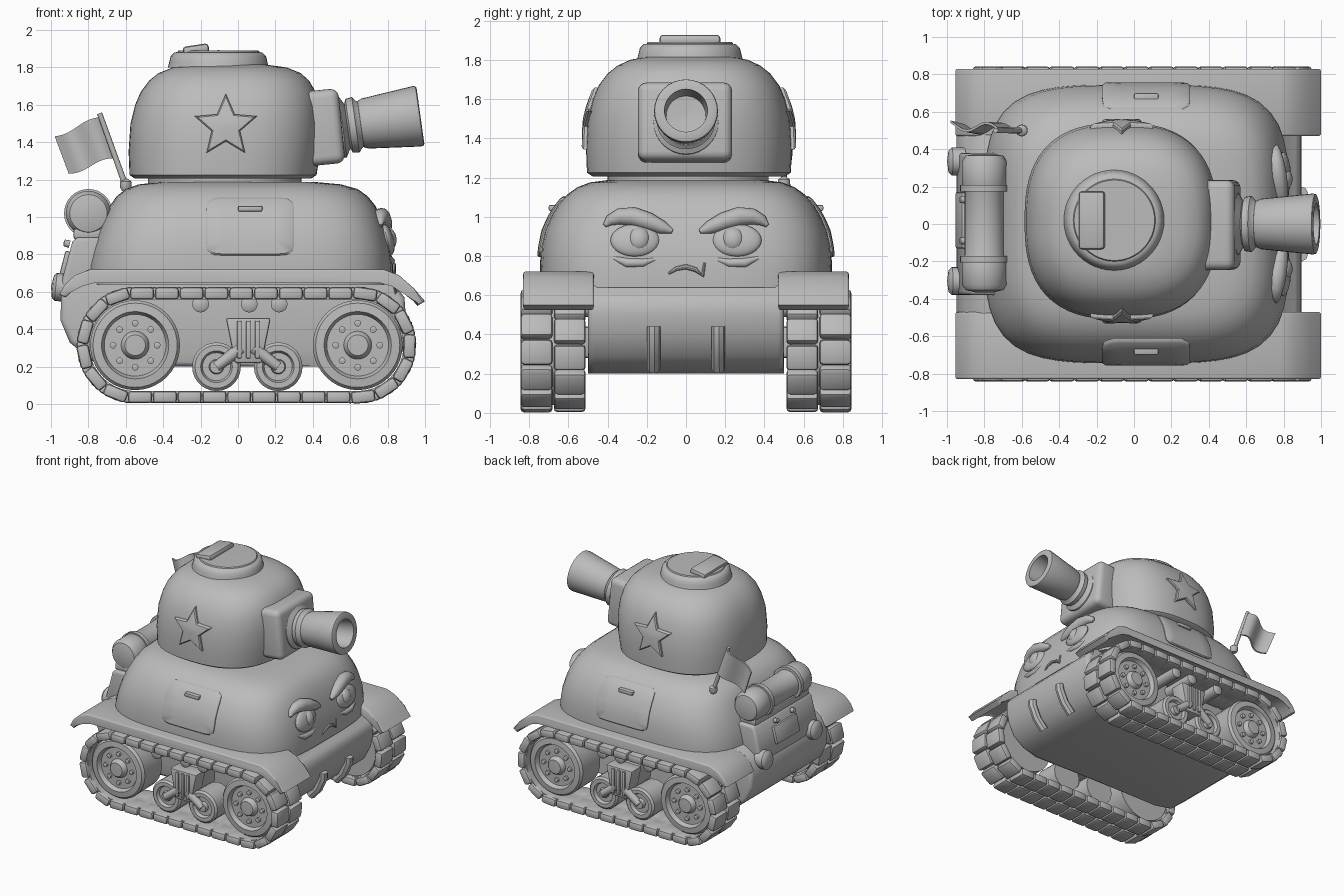
import bpy, bmesh, math
from mathutils import Vector, Matrix

if "Cube" in bpy.data.objects:
    bpy.data.objects.remove(bpy.data.objects["Cube"])

paint = bpy.data.materials.new("plain_grey")
paint.diffuse_color = (0.5, 0.5, 0.5, 1)
paint.use_nodes = True
paint.node_tree.nodes["Principled BSDF"].inputs["Base Color"].default_value = paint.diffuse_color


def finish(name, bm, angle=38):
    bmesh.ops.recalc_face_normals(bm, faces=bm.faces)
    me = bpy.data.meshes.new(name)
    bm.to_mesh(me)
    bm.free()
    me.materials.append(paint)
    me.shade_smooth()
    me.set_sharp_from_angle(angle=math.radians(angle))
    ob = bpy.data.objects.new(name, me)
    bpy.context.collection.objects.link(ob)
    return ob


def skin(bm, rings, caps=True):
    loops = [[bm.verts.new(p) for p in r] for r in rings]
    n = len(loops[0])
    for a, b in zip(loops, loops[1:]):
        for i in range(n):
            bm.faces.new((a[i], a[(i + 1) % n], b[(i + 1) % n], b[i]))
    if caps:
        bm.faces.new(loops[0])
        bm.faces.new(loops[-1])


def add_box(bm, size, mat, bevel=0.015, seg=2, taper=1.0):
    new = bmesh.ops.create_cube(bm, size=1)["verts"]
    for v in new:
        k = taper if v.co.z < 0 else 1
        v.co = Vector((v.co.x * size[0] * k, v.co.y * size[1], v.co.z * size[2]))
    if bevel:
        edges = list({e for v in new for e in v.link_edges})
        res = bmesh.ops.bevel(bm, geom=edges, offset=bevel, segments=seg, affect='EDGES', profile=0.5)
        new = list({v for f in res["faces"] for v in f.verts} | {v for v in new if v.is_valid})
    bmesh.ops.transform(bm, matrix=mat, verts=new)


def box(name, loc, size, bevel=0.015, tilt=0.0, seg=2, taper=1.0):
    bm = bmesh.new()
    add_box(bm, size, Matrix.Translation(loc) @ Matrix.Rotation(tilt, 4, 'Y'), bevel, seg, taper)
    return finish(name, bm)


def lathe(name, profile, origin, axis, segs=32):
    q = Vector((0, 0, 1)).rotation_difference(Vector(axis).normalized())
    bm = bmesh.new()
    skin(bm, [[Vector(origin) + q @ Vector((max(r, .001) * math.cos(i * math.tau / segs),
               max(r, .001) * math.sin(i * math.tau / segs), d)) for i in range(segs)] for d, r in profile])
    return finish(name, bm)


def tube(name, pts, radii, segs=12):
    pts = [Vector(p) for p in pts]
    bm, rings = bmesh.new(), []
    for i, p in enumerate(pts):
        t = (pts[min(i + 1, len(pts) - 1)] - pts[max(i - 1, 0)]).normalized()
        u = t.cross(Vector((1, 0.1, 0))).normalized()
        w = t.cross(u)
        rings.append([p + radii[i] * (u * math.cos(k * math.tau / segs) + w * math.sin(k * math.tau / segs))
                      for k in range(segs)])
    skin(bm, rings)
    return finish(name, bm)


def extrude(name, prof, y0, y1, bevel=0.02):
    bm = bmesh.new()
    skin(bm, [[(x, y, z) for x, z in prof] for y in (y0, y1)])
    caps = [e for e in bm.edges if abs(e.verts[0].co.y - e.verts[1].co.y) < 1e-5]
    bmesh.ops.bevel(bm, geom=caps, offset=bevel, segments=3, affect='EDGES', profile=0.5)
    return finish(name, bm)


# Rounded shells: rows of height, rear x, front x, half width
HULL = [(0.64, -.80, .83, .745), (.74, -.80, .83, .745), (.84, -.775, .815, .74), (.93, -.745, .79, .72),
        (1.0, -.715, .765, .69), (1.06, -.685, .735, .655), (1.11, -.65, .695, .61), (1.15, -.6, .64, .555),
        (1.175, -.53, .55, .49), (1.187, -.42, .42, .4)]
TURRET = [(1.205, -.55, .39, .49), (1.225, -.58, .42, .52), (1.35, -.585, .44, .525), (1.5, -.575, .445, .515),
          (1.6, -.55, .435, .49), (1.67, -.52, .415, .46), (1.73, -.475, .38, .415), (1.77, -.425, .335, .365),
          (1.8, -.35, .26, .3), (1.815, -.25, .15, .22)]


def shell(name, rows, n, yc, segs=72):
    bm, rings = bmesh.new(), []
    for z, x0, x1, b in rows:
        a, ring = (x1 - x0) / 2, []
        for i in range(segs):
            c, s = math.cos(i * math.tau / segs), math.sin(i * math.tau / segs)
            r = (abs(c / a) ** n + abs(s / b) ** n) ** (-1 / n)
            ring.append(((x0 + x1) / 2 + r * c, yc + r * s, z))
        rings.append(ring)
    skin(bm, rings)
    return finish(name, bm)


def row_at(rows, z):
    for p, q in zip(rows, rows[1:]):
        if p[0] <= z <= q[0]:
            t = (z - p[0]) / (q[0] - p[0])
            return [u + (v - u) * t for u, v in zip(p, q)]
    return rows[-1]


def side_y(rows, n, x, z):
    _, x0, x1, b = row_at(rows, z)
    return b * (1 - abs((x - (x0 + x1) / 2) / ((x1 - x0) / 2)) ** n) ** (1 / n)


def front_x(y, z, out=0.0):
    _, x0, x1, b = row_at(HULL, z)
    return (x0 + x1) / 2 + (x1 - x0) / 2 * (1 - abs(y / b) ** 4) ** .25 + out


shell("upper_hull", HULL, 4, 0)
shell("turret", TURRET, 2.6, 0.015)
lathe("turret_ring", [(0, .41), (.05, .41)], (-.07, .01, 1.17), (0, 0, 1), 48)

# Lower hull tub and rear engine panel
extrude("lower_hull", [(-.62, .2), (.58, .2), (.72, .22), (.82, .29), (.875, .4), (.895, .5), (.89, .57), (.86, .61),
                       (.8, .64), (.76, .72), (-.8, .72), (-.9, .66), (-.945, .57), (-.95, .45), (-.9, .33),
                       (-.78, .23)], -.5, .5, .03)
extrude("engine_panel", [(-.7, .6), (-.93, .6), (-.945, .65), (-.885, .87), (-.86, .89), (-.7, .89)], -.38, .38)
box("engine_hatch", (-.925, .02, .75), (.03, .3, .14), .01, .25)
for y in (.13, -.09):
    lathe("panel_bolt", [(0, .02), (.03, .018), (.035, 0)], (-.9, y, .855), (-1, 0, .25), 12)

# Stowed bedroll with straps
lathe("bedroll", [(0, .05), (.012, .1), (.04, .12), (.16, .12), (.2, .105), (.54, .105), (.58, .12), (.7, .12),
                  (.73, .1), (.74, .05)], (-.8, -.365, 1.02), (0, 1, 0))
for y in (-.19, .19):
    lathe("bedroll_strap", [(0, .1), (0, .13), (.035, .13), (.035, .1)], (-.8, y - .017, 1.02), (0, 1, 0))
box("bedroll_shelf", (-.79, 0, .91), (.18, .7, .06), .015)

# Flag on a leaning pole
tube("flag_pole", [(-.595, .5, 1.15), (-.74, .5, 1.555)], [.016, .014])
lathe("pole_base", [(-.03, .02), (-.01, .032), (.02, .03), (.035, .01)], (-.6, .5, 1.17), (0, 0, 1), 16)
bm = bmesh.new()
N = 14
rows = []
for i in range(N + 1):
    u = i / N
    wave = .025 * math.sin(u * 7)
    top = Vector((-.73 - .25 * u, .51 + wave + .02 * u, 1.535 - .1 * u + .012 * math.sin(u * 6)))
    low = Vector((-.655 - .25 * u, .51 + wave, 1.315 - .08 * u + .012 * math.sin(u * 6)))
    d = Vector((0, .007, 0))
    rows.append([top + d, low + d, low - d, top - d])
skin(bm, rows)
finish("flag", bm)

# Cupola and hatch grip
lathe("cupola", [(0, .27), (.03, .262), (.06, .255), (.08, .235), (.082, .22), (.09, .215), (.092, 0)],
      (-.105, .02, 1.8), (0, 0, 1), 48)
box("cupola_grip", (-.225, .02, 1.895), (.14, .31, .05), .018, -.15)

# Gun: mantlet, collar and flared hollow muzzle
box("mantlet", (.455, -.005, 1.48), (.2, .48, .4), .045, -.1, 4)
gun = (.5, 0, 1.475)
lathe("gun_collar", [(0, .17), (.06, .165), (.085, .12), (.095, .145), (.13, .15), (.15, .125), (.2, .11)],
      gun, (1, 0, .14))
lathe("gun_muzzle", [(.15, .1), (.158, .125), (.18, .135), (.46, .163), (.475, .16), (.48, .15), (.48, .11),
                     (.3, .1), (.29, 0)], gun, (1, 0, .14))

for s in (1, -1):
    # Side star following the turret wall
    bm = bmesh.new()
    layers = []
    for k, off in ((1, -.02), (1, .016), (.9, .024), (.45, .026), (.02, .026)):
        ring = []
        for i in range(10):
            r = (.175 if i % 2 == 0 else .08) * k
            a = math.pi / 2 + i * math.pi / 5
            x, z = -.065 + r * math.cos(a), 1.485 + r * math.sin(a)
            ring.append((x, .015 + s * (side_y(TURRET, 2.6, x, z) + off), z))
        layers.append(ring)
    skin(bm, layers)
    finish("side_star", bm, 25)

    # Side hatch following the hull wall, with a latch
    bm = bmesh.new()
    layers = []
    for k, off in ((1, -.02), (1, .008), (.95, .016), (.6, .016), (.2, .017)):
        ring = []
        for i in range(48):
            c, q = math.cos(i * math.tau / 48), math.sin(i * math.tau / 48)
            r = k * (abs(c / .235) ** 9 + abs(q / .155) ** 9) ** (-1 / 9)
            x, z = .065 + r * c, .95 + r * q
            ring.append((x, s * (side_y(HULL, 4, x, z) + off), z))
        layers.append(ring)
    skin(bm, layers)
    finish("side_hatch", bm)
    box("hatch_latch", (.065, s * .67, 1.045), (.13, .06, .03), .008)

    # Fender with drooping ends
    top = [(-.955, .585), (-.925, .64), (-.87, .69), (-.79, .72), (.78, .72), (.86, .69), (.94, .62), (1.0, .55)]
    low = [(.96, .525), (.9, .595), (.83, .64), (.76, .66), (-.77, .66), (-.84, .64), (-.89, .6), (-.92, .57)]
    extrude("fender", top + low, s * .47, s * .83, .012)

    # Face: eyes, heavy brows, bags below the eyes
    for nm, y, z, dims in (("eye", .26, .88, (.035, .125, .085)), ("iris", .24, .885, (.05, .06, .065))):
        bm = bmesh.new()
        bmesh.ops.create_uvsphere(bm, u_segments=24, v_segments=14, radius=1)
        bmesh.ops.transform(bm, verts=bm.verts, matrix=Matrix.Translation((front_x(y, z, -.003), s * y, z))
                            @ Matrix.Rotation(-.25, 4, 'Y') @ Matrix.Diagonal((*dims, 1)))
        finish(nm, bm)
    brow = [(.07, .925, .012), (.12, .945, .034), (.19, .975, .046), (.27, 1.0, .05), (.34, 1.0, .042),
            (.39, .98, .028), (.415, .955, .01)]
    tube("brow", [(front_x(y, z, .005), s * y, z) for y, z, _ in brow], [b[2] for b in brow])
    bag = [(.15, .785, .008), (.22, .765, .022), (.3, .765, .025), (.37, .79, .01)]
    tube("eye_bag", [(front_x(y, z, -.008), s * y, z) for y, z, _ in bag], [b[2] for b in bag])
    # Front tow straps and rear lamps
    tube("tow_strap", [(.78, s * .165, .225), (.85, s * .165, .3), (.895, s * .165, .4), (.895, s * .165, .44)],
         [.035] * 4, 8)
    lathe("rear_lamp", [(0, .075), (.07, .075), (.085, .06), (.09, .03), (.095, 0)],
          (-.905, s * .32 + .015, .62), (-1, 0, .1), 20)

    # Track: inner belt plus twin rows of rounded pads around a stadium path
    XA, XB, ZC = -.55, .64, .315

    def path(t, r):
        flat, arc = XB - XA, math.pi * .275
        d = (t % 1) * 2 * (flat + arc)
        if d < flat:
            return XA + d, ZC - r, 0
        if d < flat + arc:
            a = (d - flat) / .275
            return XB + r * math.sin(a), ZC - r * math.cos(a), -a
        if d < 2 * flat + arc:
            return XB - (d - flat - arc), ZC + r, -math.pi
        a = (d - 2 * flat - arc) / .275
        return XA - r * math.sin(a), ZC + r * math.cos(a), -math.pi - a

    bm = bmesh.new()
    skin(bm, [[(path(i / 96, r)[0], s * y, path(i / 96, r)[1]) for i in range(96)]
              for y, r in ((.54, .245), (.54, .275), (.82, .275), (.82, .245), (.54, .245))], False)
    bmesh.ops.remove_doubles(bm, verts=bm.verts, dist=1e-5)
    finish("track_belt", bm)
    bm = bmesh.new()
    for i in range(31):
        for y, shift in ((.593, 0), (.762, .2)):
            x, z, a = path((i + shift) / 31, .277)
            add_box(bm, (.128, .162, .066), Matrix.Translation((x, s * y, z)) @ Matrix.Rotation(a, 4, 'Y'), .018)
    finish("track_pads", bm)

    # Drive wheels with recessed hubs and bolts
    for x in (XA, XB):
        lathe("road_wheel", [(0, .2), (0, .235), (.23, .24), (.25, .225), (.255, .18), (.22, .165), (.222, .075),
                             (.25, .065), (.26, .055), (.262, 0)], (x, s * .54, ZC), (0, s, 0), 40)
        for k in range(8):
            a = k * math.tau / 8
            lathe("wheel_bolt", [(0, .018), (.025, .018), (.03, 0)],
                  (x + .118 * math.cos(a), s * .755, ZC + .118 * math.sin(a)), (0, s, 0), 10)
    # Bogie: small wheels, arms, bracket, return rollers
    for x in (-.115, .215):
        lathe("bogie_wheel", [(0, .125), (.2, .13), (.215, .115), (.215, .085), (.19, .075), (.19, .04), (.22, .035),
                              (.222, 0)], (x, s * .56, .2), (0, s, 0), 28)
        tube("bogie_arm", [(x, s * .775, .2), (.05 + (x - .05) * .2, s * .775, .3)], [.028, .035])
    box("bogie_bracket", (.055, s * .73, .34), (.24, .13, .24), .012, 0, 2, .6)
    for dx in (-.06, 0, .06):
        box("bracket_rib", (.055 + dx * .8, s * .795, .345), (.025, .03, .2), .006)
    box("bogie_mount", (.055, s * .6, .36), (.16, .24, .16), .02)
    for x in (-.2, .06, .22):
        lathe("return_roller", [(0, .045), (.28, .045), (.29, .03)], (x, s * .5, .535), (0, s, 0), 16)

# Frowning mouth with a smirk tick
mouth = [(-.09, .71), (-.05, .735), (0, .745), (.05, .73), (.085, .7), (.095, .765)]
tube("mouth", [(front_x(y, z, .003), y, z) for y, z in mouth], [.006, .011, .013, .012, .011, .006], 8)
